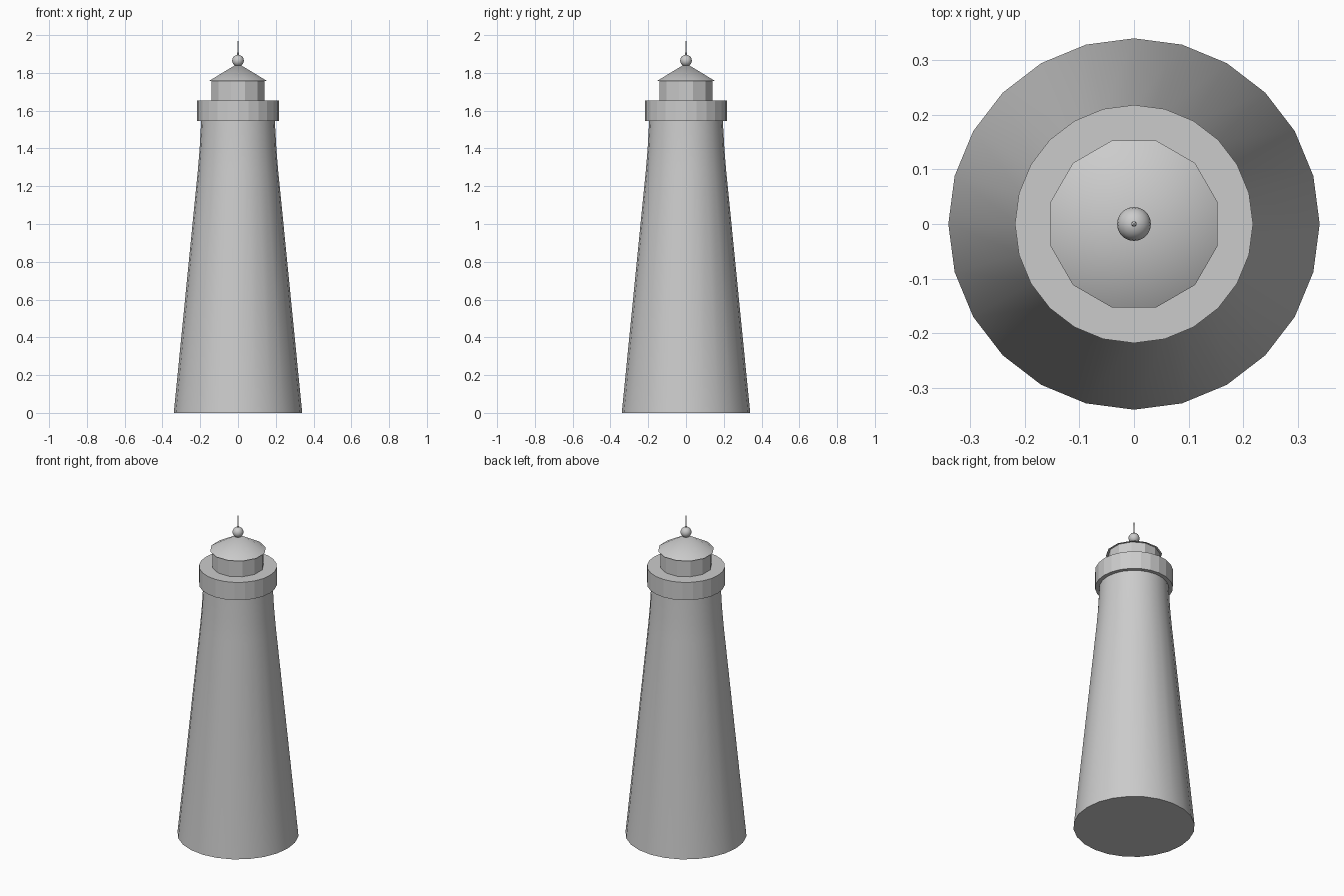
import bpy, bmesh, math

cube = bpy.data.objects.get("Cube")
if cube:
    bpy.data.objects.remove(cube, do_unlink=True)

GREY = (0.6, 0.6, 0.6, 1.0)
stone = bpy.data.materials.new("plain grey")
stone.use_nodes = True
stone.diffuse_color = GREY
stone.node_tree.nodes["Principled BSDF"].inputs["Base Color"].default_value = GREY


def turned(name, profile, sides, offset=0.0, smooth_angle=None):
    """Closed solid of revolution from (radius, height) pairs, bottom to top."""
    bm = bmesh.new()
    rings = []
    for radius, z in profile:
        if radius == 0:
            rings.append([bm.verts.new((0, 0, z))] * sides)
            continue
        angles = [offset + math.tau * i / sides for i in range(sides)]
        rings.append([bm.verts.new((radius * math.cos(a), radius * math.sin(a), z)) for a in angles])
    for low, high in zip(rings, rings[1:]):
        for i in range(sides):
            j = (i + 1) % sides
            corners = [low[i], low[j], high[j], high[i]]
            bm.faces.new(list(dict.fromkeys(corners)))
    for ring, (radius, z) in ((rings[0], profile[0]), (rings[-1], profile[-1])):
        if radius > 0:
            bm.faces.new(ring)
    bmesh.ops.recalc_face_normals(bm, faces=bm.faces)
    mesh = bpy.data.meshes.new(name)
    bm.to_mesh(mesh)
    bm.free()
    mesh.materials.append(stone)
    obj = bpy.data.objects.new(name, mesh)
    bpy.context.collection.objects.link(obj)
    if smooth_angle:
        bpy.ops.object.select_all(action='DESELECT')
        obj.select_set(True)
        bpy.context.view_layer.objects.active = obj
        bpy.ops.object.shade_smooth_by_angle(angle=math.radians(smooth_angle))
    return obj


HALF_FACE = math.radians(15)

# Tapered tower, slightly flared under the gallery
turned("tower", [(0.34, 0), (0.213, 1.28), (0.203, 1.4), (0.195, 1.545)], 24, smooth_angle=30)

# Gallery drum around the tower top
turned("gallery", [(0.218, 1.545), (0.218, 1.655)], 24)

# Twelve-sided lantern room and its conical roof
turned("lantern_room", [(0.145, 1.655), (0.145, 1.758)], 12, HALF_FACE)
turned("roof", [(0.158, 1.758), (0, 1.85)], 12, HALF_FACE, smooth_angle=25)

# Ball finial
steps = 10
ball = [(0.031 * math.sin(math.pi * i / steps) if 0 < i < steps else 0,
         1.865 - 0.031 * math.cos(math.pi * i / steps)) for i in range(steps + 1)]
turned("ball_finial", ball, 20, smooth_angle=40)

# Thin tapered spike
turned("spike", [(0.005, 1.885), (0, 2.0)], 8, smooth_angle=50)
